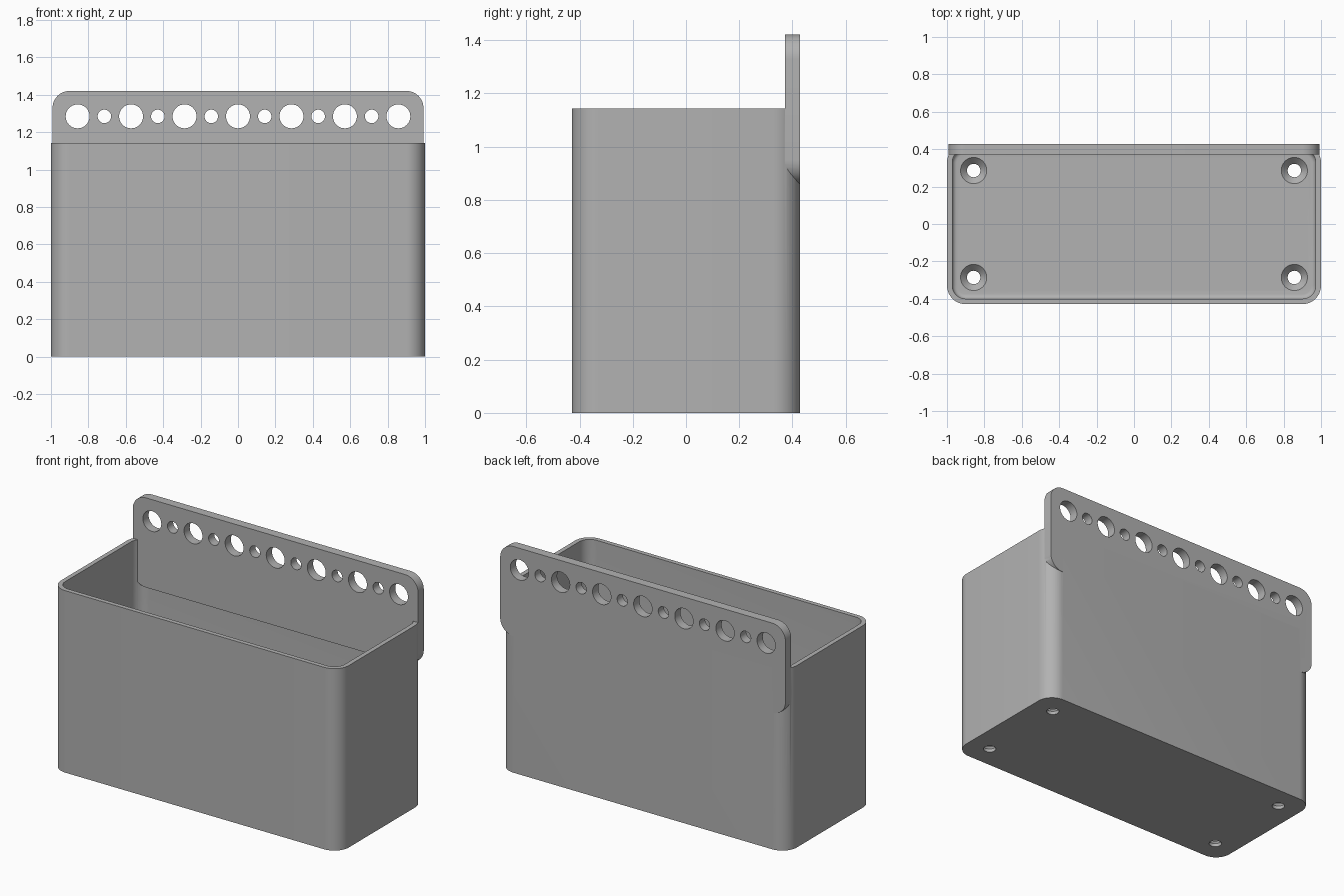
import bpy, bmesh, math
from mathutils import Matrix

if "Cube" in bpy.data.objects:
    bpy.data.objects.remove(bpy.data.objects["Cube"])

W, D, H = 1.0, 0.4285, 1.143      # half width, half depth, bin height
WALL, FLOOR, R = 0.0286, 0.057, 0.1
PITCH = 0.1429                    # spacing of the plate holes

grey = bpy.data.materials.new("mid grey")
grey.use_nodes = True
colour = (0.445, 0.445, 0.445, 1)
grey.diffuse_color = colour
grey.node_tree.nodes["Principled BSDF"].inputs["Base Color"].default_value = colour


def make_object(name, bm):
    bmesh.ops.recalc_face_normals(bm, faces=bm.faces)
    mesh = bpy.data.meshes.new(name)
    bm.to_mesh(mesh)
    bm.free()
    mesh.materials.append(grey)
    ob = bpy.data.objects.new(name, mesh)
    bpy.context.collection.objects.link(ob)
    return ob


def rounded_prism(name, hw, hd, radius, low, high, fillet=0, matrix=Matrix()):
    """Rounded rectangle extruded along local z, optionally filleted at its base."""
    bm = bmesh.new()
    ring = []
    steps = 12
    for q, (sx, sy) in enumerate([(1, 1), (-1, 1), (-1, -1), (1, -1)]):
        for i in range(steps + 1):
            a = math.pi / 2 * (q + i / steps)
            ring.append(bm.verts.new((sx * (hw - radius) + radius * math.cos(a),
                                      sy * (hd - radius) + radius * math.sin(a), low)))
    base = bm.faces.new(ring)
    top = bmesh.ops.extrude_face_region(bm, geom=[base], use_keep_orig=True)["geom"]
    for v in top:
        if isinstance(v, bmesh.types.BMVert):
            v.co.z = high
    if fillet:
        edges = [e for e in bm.edges if all(v.co.z == ring[0].co.z for v in e.verts)]
        bmesh.ops.bevel(bm, geom=edges, offset=fillet, segments=5, profile=0.5,
                        affect='EDGES')
    bm.transform(matrix)
    return make_object(name, bm)


def cones(name, places, sections, matrix=Matrix()):
    """Stacked cone sections (radius, start, radius, end) at every place."""
    bm = bmesh.new()
    for x, y, scale in places:
        rings = []
        for r, z in sections:
            rings.append([bm.verts.new((x + r * scale * math.cos(math.tau * i / 40),
                                        y + r * scale * math.sin(math.tau * i / 40), z))
                          for i in range(40)])
        for a, b in zip(rings, rings[1:]):
            for i in range(40):
                j = (i + 1) % 40
                bm.faces.new((a[i], a[j], b[j], b[i]))
        bm.faces.new(rings[0])
        bm.faces.new(rings[-1])
    bm.transform(matrix)
    return make_object(name, bm)


def combine(target, tool, operation):
    mod = target.modifiers.new(operation.title(), 'BOOLEAN')
    mod.operation, mod.solver, mod.object = operation, 'EXACT', tool
    bpy.context.view_layer.objects.active = target
    bpy.ops.object.modifier_apply(modifier=mod.name)
    bpy.data.objects.remove(tool)


# Open bin with a filleted cavity
wall_bin = rounded_prism("wall_bin", W, D, R, 0, H)
cavity = rounded_prism("cavity_cutter", W - WALL, D - WALL, R - WALL, FLOOR, H + 0.1, 0.025)
combine(wall_bin, cavity, 'DIFFERENCE')

# Upright hanging plate, flush with the back
upright = Matrix.Translation((0, 0, 1.1395)) @ Matrix.Rotation(math.pi / 2, 4, 'X')
plate = rounded_prism("hanging_plate", 0.9915, 0.2815, 0.091, -D, -D + 0.057, 0, upright)
combine(wall_bin, plate, 'UNION')

# Alternating large and small holes along the plate
rail = [(PITCH * k, 0.1455, 0.064 if k % 2 == 0 else 0.036) for k in range(-6, 7)]
holes = cones("plate_hole_cutter", rail, [(1, -0.5), (1, -0.3)], upright)
combine(wall_bin, holes, 'DIFFERENCE')

# Countersunk screw holes through the floor
corners = [(sx * 6 * PITCH, sy * 2 * PITCH, 1) for sx in (-1, 1) for sy in (-1, 1)]
screws = cones("screw_hole_cutter", corners,
               [(0.036, -0.1), (0.036, 0.021), (0.07, FLOOR), (0.07, FLOOR + 0.05)])
combine(wall_bin, screws, 'DIFFERENCE')

# Smooth rounded corners, sharp rims
bpy.ops.object.select_all(action='DESELECT')
wall_bin.select_set(True)
bpy.context.view_layer.objects.active = wall_bin
bpy.ops.object.shade_smooth_by_angle(angle=math.radians(30))
